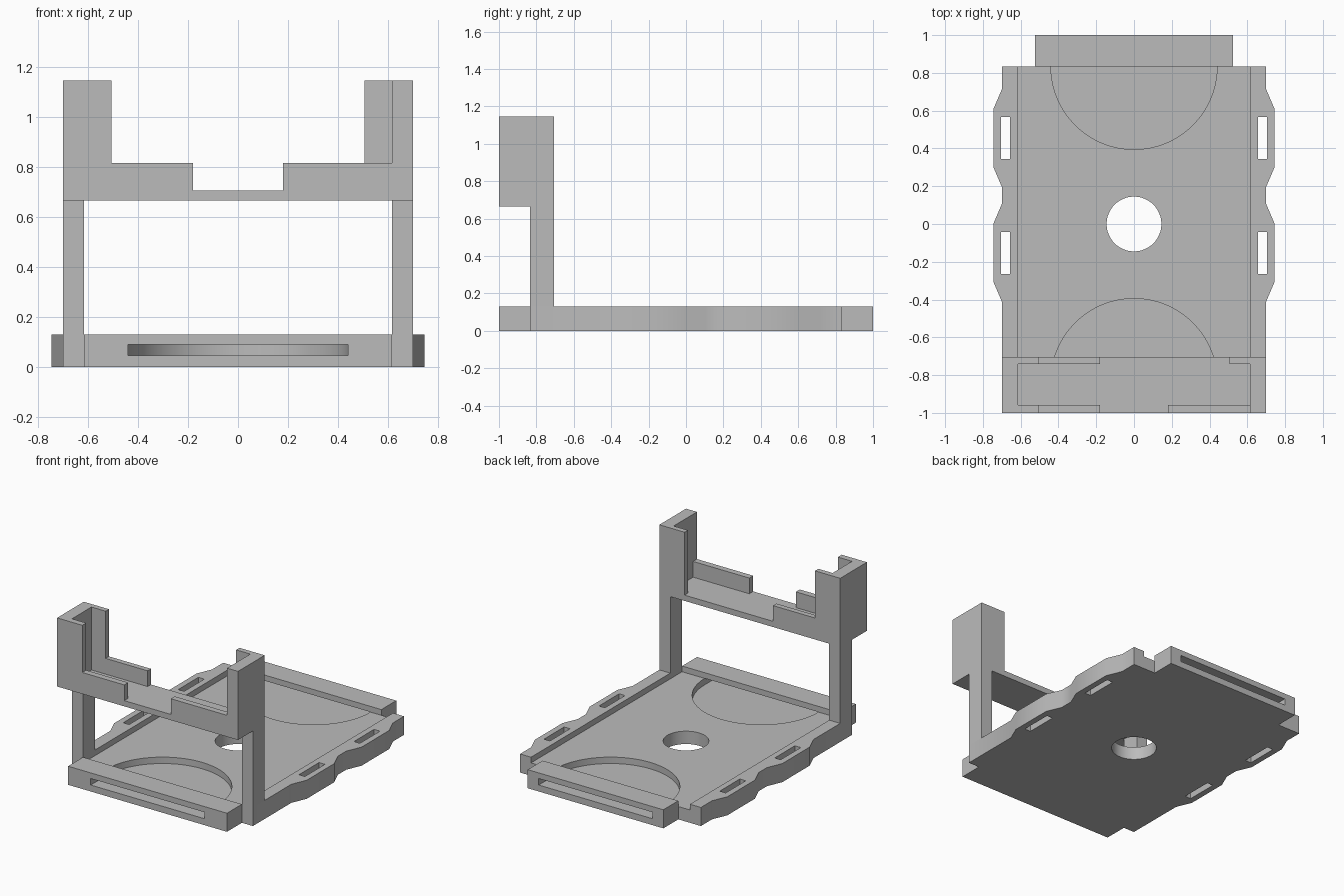
import bpy, bmesh, math
from mathutils import Vector

if "Cube" in bpy.data.objects:
    bpy.data.objects.remove(bpy.data.objects["Cube"], do_unlink=True)

grey = bpy.data.materials.new("plain_grey")
grey.use_nodes = True
GREY = (0.5, 0.5, 0.5, 1)
grey.diffuse_color = GREY
grey.node_tree.nodes["Principled BSDF"].inputs["Base Color"].default_value = GREY


def prism(name, outline, low, high, axis="z"):
    """Extrude an outline: xy along z, or xz along y."""
    def place(a, b, c):
        return Vector((a, b, c)) if axis == "z" else Vector((a, c, b))
    bm = bmesh.new()
    face = bm.faces.new([bm.verts.new(place(a, b, low)) for a, b in outline])
    grown = bmesh.ops.extrude_face_region(bm, geom=[face])["geom"]
    top = [v for v in grown if isinstance(v, bmesh.types.BMVert)]
    bmesh.ops.translate(bm, verts=top, vec=place(0, 0, high - low))
    bmesh.ops.recalc_face_normals(bm, faces=bm.faces)
    mesh = bpy.data.meshes.new(name)
    bm.to_mesh(mesh)
    bm.free()
    mesh.materials.append(grey)
    obj = bpy.data.objects.new(name, mesh)
    bpy.context.collection.objects.link(obj)
    return obj


def rect(x0, x1, y0, y1):
    return [(x0, y0), (x1, y0), (x1, y1), (x0, y1)]


def arc(cy, radius, start, end, steps):
    angles = [math.radians(start + (end - start) * i / steps) for i in range(steps + 1)]
    return [(radius * math.cos(a), cy + radius * math.sin(a)) for a in angles]


def mirrored(half):
    """Close a right-hand half outline with its reflection."""
    return half + [(-x, y) for x, y in reversed(half)]


def cut(target, cutter):
    cutter.hide_render = True
    mod = target.modifiers.new("cut", "BOOLEAN")
    mod.operation, mod.solver, mod.object = "DIFFERENCE", "EXACT", cutter
    bpy.ops.object.select_all(action="DESELECT")
    bpy.context.view_layer.objects.active = target
    target.select_set(True)
    bpy.ops.object.modifier_apply(modifier=mod.name)
    bpy.data.objects.remove(cutter, do_unlink=True)


HALF, INNER, END = 0.70, 0.615, 0.835
THICK, FLOOR = 0.13, 0.09
TRAY_LOW, TRAY_FLOOR, LIP, TOP = 0.665, 0.705, 0.815, 1.145
POST_BACK = -0.705

# Base plate with end bars and bulging side tabs
side = [(INNER, -1), (INNER, -END), (HALF, -END)]
for y in (-0.41, 0.197):
    side += [(HALF, y), (0.745, y + 0.105), (0.745, y + 0.41), (HALF, y + 0.515)]
side += [(HALF, END), (0.525, END), (0.525, 1)]
base = prism("base_plate", mirrored(side), 0, THICK)

# Sunken floor between the rails, open at the back corners
pocket = [(INNER, -END), (INNER, 0.92), (0.56, 0.92), (0.525, END)]
cut(base, prism("pocket_cutter", mirrored(pocket), FLOOR, 0.2))

# Half-round recesses that run out through a slot in each end bar
for s in (-1, 1):
    shape = arc(s * END, 0.44, 0, -s * 180, 64) + [(-0.44, s * 1.1), (0.44, s * 1.1)]
    cut(base, prism("recess_cutter", shape, 0.045, FLOOR + 0.0005))

# Centre hole and strap slots
cut(base, prism("hole_cutter", arc(0, 0.145, 0, 360, 64)[:-1], -0.1, 0.2))
for s in (-1, 1):
    for y in (-0.265, 0.343):
        xs = sorted((s * 0.657, s * 0.703))
        cut(base, prism("slot_cutter", rect(*xs, y, y + 0.223), -0.1, 0.2))

# Posts
for s, name in ((1, "left_post"), (-1, "right_post")):
    xs = sorted((s * INNER, s * HALF))
    prism(name, rect(*xs, -END, POST_BACK), THICK, TRAY_LOW)

# Upper tray with corner walls and low lips
tray = prism("upper_tray", rect(-HALF, HALF, -1, POST_BACK), TRAY_LOW, TOP)
cut(tray, prism("cavity_cutter", rect(-INNER, INNER, -0.957, -0.742), TRAY_FLOOR, 1.3))
left_step = [(-0.18, TRAY_FLOOR), (-0.18, LIP), (-0.505, LIP), (-0.505, 1.3)]
front_gap = [(INNER, 1.3), (INNER, LIP), (0.18, LIP), (0.18, TRAY_FLOOR)] + left_step
back_gap = [(0.505, 1.3), (0.505, TRAY_FLOOR)] + left_step
cut(tray, prism("front_gap_cutter", front_gap, -1.1, -0.9, "y"))
cut(tray, prism("back_gap_cutter", back_gap, -0.8, -0.6, "y"))

# Smooth the round walls only
bpy.ops.object.select_all(action="DESELECT")
bpy.context.view_layer.objects.active = base
base.select_set(True)
bpy.ops.object.shade_smooth_by_angle(angle=math.radians(30))
